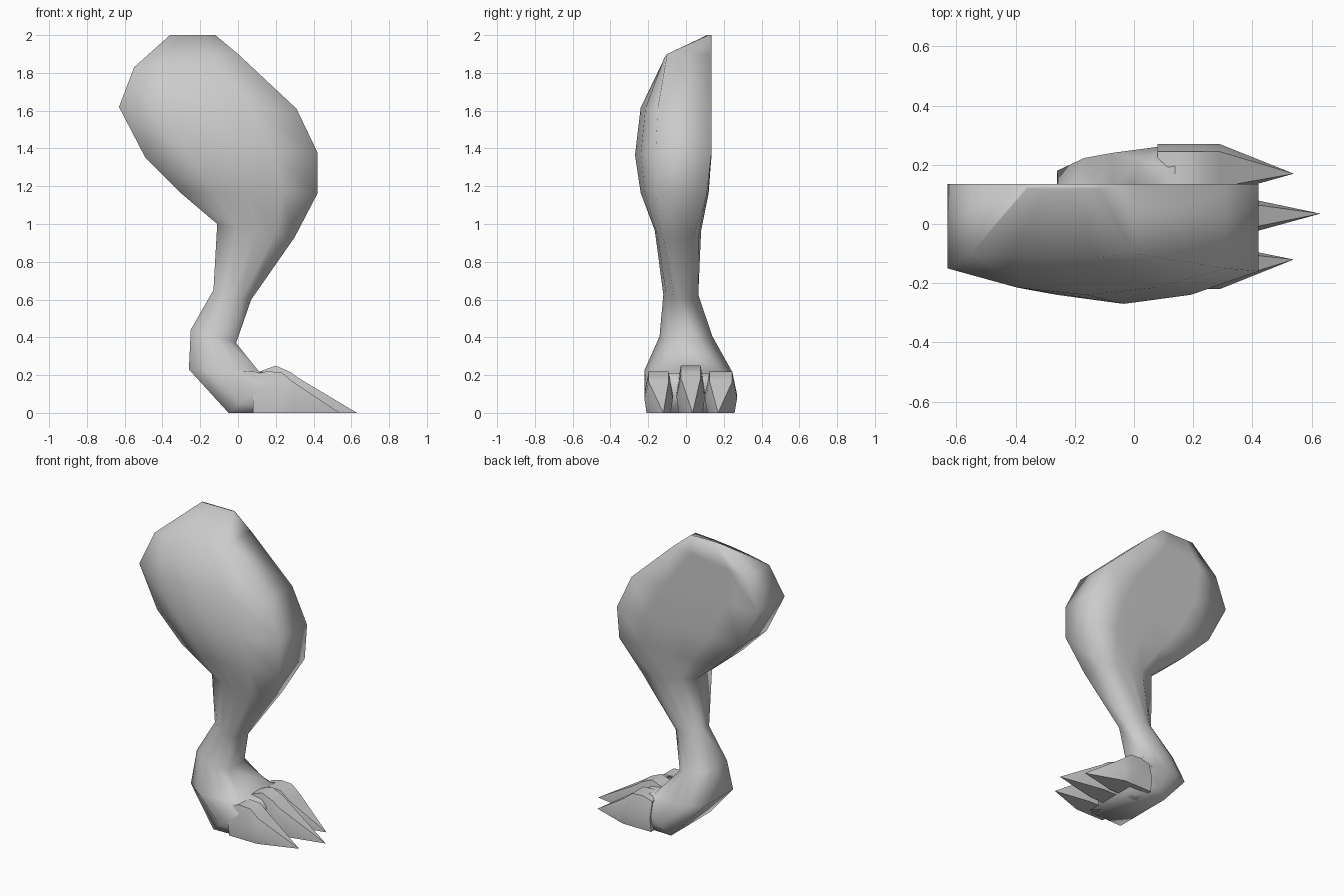
import bpy, bmesh, math

if "Cube" in bpy.data.objects:
    bpy.data.objects.remove(bpy.data.objects["Cube"])


def loft(name, rings, tip=None, angle=180):
    """Skin a closed tube through equal-length rings, capped or ending in a tip."""
    bm = bmesh.new()
    loops = [[bm.verts.new(p) for p in ring] for ring in rings]
    n = len(loops[0])
    for a, b in zip(loops, loops[1:]):
        for i in range(n):
            j = (i + 1) % n
            bm.faces.new((a[i], a[j], b[j], b[i]))
    bm.faces.new(loops[0])
    if tip:
        t = bm.verts.new(tip)
        for i in range(n):
            bm.faces.new((loops[-1][i], loops[-1][(i + 1) % n], t))
    else:
        bm.faces.new(loops[-1])
    bmesh.ops.recalc_face_normals(bm, faces=bm.faces)
    me = bpy.data.meshes.new(name)
    bm.to_mesh(me)
    bm.free()
    ob = bpy.data.objects.new(name, me)
    bpy.context.collection.objects.link(ob)
    bpy.context.view_layer.objects.active = ob
    ob.select_set(True)
    bpy.ops.object.shade_smooth_by_angle(angle=math.radians(angle))
    ob.select_set(False)
    return ob


def leg_ring(lx, lz, rx, rz, front, side_front, side_back, back):
    """Ring between a rear and a fore point, bulging to the front and back."""
    qf = front + (side_front - front) * 0.28
    qb = back + (side_back - back) * 0.28
    section = [(0, side_back), (0, side_front), (.25, qf), (.5, front),
               (.75, qf), (1, side_front), (1, side_back),
               (.75, qb), (.5, back), (.25, qb)]
    return [(lx + (rx - lx) * u, y, lz + (rz - lz) * u) for u, y in section]


# Leg: thigh with flat inner side, shank, heel and foot
leg = [
    (-.36, 2.00, -.12, 2.00, .11, .12, .135, .135),
    (-.55, 1.83, .00, 1.90, -.12, -.10, .135, .135),
    (-.63, 1.62, .31, 1.61, -.24, -.15, .135, .135),
    (-.49, 1.35, .42, 1.38, -.27, -.16, .135, .135),
    (-.31, 1.17, .42, 1.16, -.24, -.16, .11, .12),
    (-.11, 1.00, .30, .93, -.165, -.12, .04, .08),
    (-.13, .65, .07, .60, -.12, -.06, .01, .065),
    (-.25, .44, -.01, .37, -.14, -.08, .08, .14),
    (-.26, .23, .11, .22, -.22, -.13, .18, .24),
    (-.05, .00, .20, .21, -.22, -.19, .23, .26),
    (.22, .00, .24, .17, -.20, -.18, .22, .25),
]
loft("leg", [leg_ring(*r) for r in leg])


# Toes: blunt knuckle tapering to a pointed claw
def toe(name, y, tip_y, tip_x, half, profile):
    rings = []
    for x, h in profile:
        rings.append([(x, y - half * .85, 0), (x, y - half, h * .45),
                      (x, y - half * .7, h), (x, y + half * .7, h),
                      (x, y + half, h * .45), (x, y + half * .85, 0)])
    loft(name, rings, (tip_x, tip_y, 0), 60)


side = [(.08, .20), (.15, .22), (.23, .215), (.29, .165)]
toe("front_toe", -.145, -.12, .54, .075, side)
toe("middle_toe", .025, .035, .63, .075,
    [(.08, .20), (.13, .225), (.20, .25), (.28, .215), (.32, .185)])
toe("back_toe", .185, .17, .54, .085, side)
